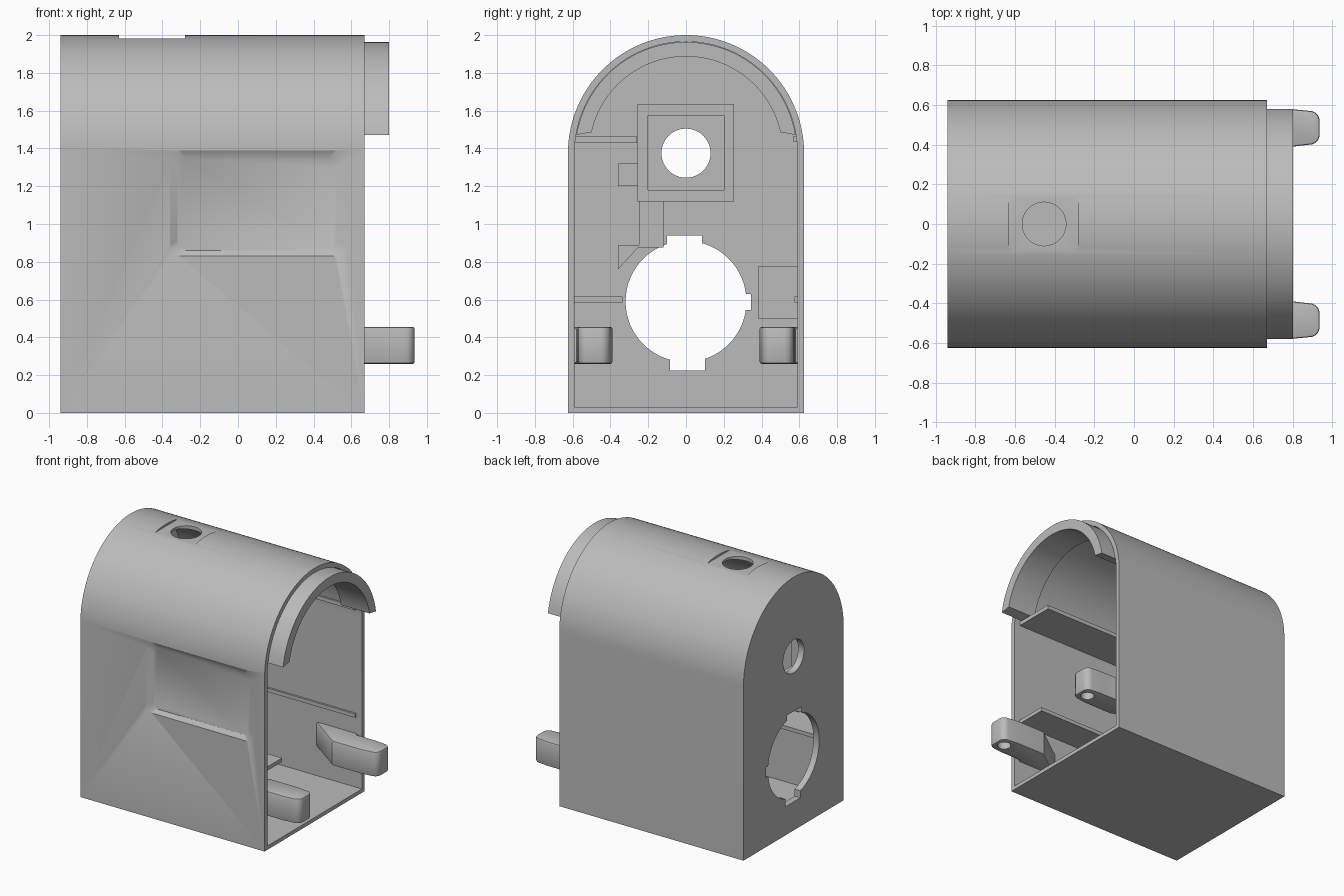
import bpy, bmesh
from math import sin, cos, pi, radians

if "Cube" in bpy.data.objects:
    bpy.data.objects.remove(bpy.data.objects["Cube"])

grey = bpy.data.materials.new("plain_grey")
grey.use_nodes = True
grey.diffuse_color = (0.5, 0.5, 0.5, 1)
grey.node_tree.nodes["Principled BSDF"].inputs["Base Color"].default_value = (0.5, 0.5, 0.5, 1)

LEFT, RIGHT = -0.94, 0.67      # closed end and open end of the housing
WALL_X = LEFT + 0.05           # inner face of the end wall
SPRING = 1.375                 # height where the arch begins


def loft(name, ring_a, ring_b):
    """Closed solid between two matching rings of points."""
    bm = bmesh.new()
    a = [bm.verts.new(p) for p in ring_a]
    b = [bm.verts.new(p) for p in ring_b]
    bm.faces.new(a)
    bm.faces.new(b)
    n = len(a)
    for i in range(n):
        j = (i + 1) % n
        bm.faces.new((a[i], a[j], b[j], b[i]))
    bmesh.ops.recalc_face_normals(bm, faces=bm.faces)
    mesh = bpy.data.meshes.new(name)
    bm.to_mesh(mesh)
    bm.free()
    mesh.materials.append(grey)
    ob = bpy.data.objects.new(name, mesh)
    bpy.context.collection.objects.link(ob)
    return ob


def along_x(name, yz, x0, x1):
    return loft(name, [(x0, y, z) for y, z in yz], [(x1, y, z) for y, z in yz])


def along_z(name, xy, z0, z1):
    return loft(name, [(x, y, z0) for x, y in xy], [(x, y, z1) for x, y in xy])


def rect(a0, a1, b0, b1):
    return [(a0, b0), (a1, b0), (a1, b1), (a0, b1)]


def arc(cx, cy, r, start, end, n):
    angles = [radians(start + (end - start) * i / n) for i in range(n + 1)]
    return [(cx + r * cos(t), cy + r * sin(t)) for t in angles]


def circle(cx, cy, r, n=48):
    return arc(cx, cy, r, 0, 360, n)[:-1]


def rounded(a0, a1, b0, b1, r):
    return (arc(a1 - r, b1 - r, r, 0, 90, 6) + arc(a0 + r, b1 - r, r, 90, 180, 6)
            + arc(a0 + r, b0 + r, r, 180, 270, 6) + arc(a1 - r, b0 + r, r, 270, 360, 6))


def arch(half, floor):
    return [(-half, floor), (half, floor)] + arc(0, SPRING, half, 0, 180, 64)


def cut(ob, cutter):
    mod = ob.modifiers.new("cut", 'BOOLEAN')
    mod.operation = 'DIFFERENCE'
    mod.solver = 'EXACT'
    mod.object = cutter
    bpy.context.view_layer.objects.active = ob
    bpy.ops.object.modifier_apply(modifier=mod.name)
    bpy.data.objects.remove(cutter)


# Arched housing, hollow and open at the right end
housing = along_x("housing", arch(0.625, 0), LEFT, RIGHT)
cut(housing, along_x("cavity", arch(0.59, 0.03), WALL_X, 1))

# Round openings in the end wall, the large one with three notches
cut(housing, along_x("small_opening", circle(0, SPRING, 0.13), -1, -0.8))
cut(housing, along_x("large_opening", circle(0, 0.59, 0.32, 64), -1, -0.8))
for notch in (rect(-0.1, 0.085, 0.7, 0.94), rect(-0.085, 0.1, 0.225, 0.5),
              rect(0.2, 0.343, 0.545, 0.63)):
    cut(housing, along_x("notch", notch, -1, -0.8))

# Flat seat and round hole on the roof
cut(housing, along_z("roof_seat", rect(-0.63, -0.28, -0.16, 0.16), 1.983, 2.1))
cut(housing, along_z("roof_hole", circle(-0.453, 0, 0.11), 1.85, 2.1))

# Recessed front panel with sloping rounded border
cut(housing, loft("front_recess",
                  [(x, -0.6251 - 0.0, z) for x, z in rounded(-0.36, 0.57, 0.83, 1.39, 0.06)],
                  [(x, -0.6, z) for x, z in rounded(-0.32, 0.52, 0.86, 1.35, 0.05)]))

# Arched lip that projects from the open end
lip = along_x("arched_lip", arc(0, SPRING, 0.588, 9.5, 170.5, 56)
              + arc(0, SPRING, 0.512, 167.5, 12.5, 56), 0.55, 0.8)

# Square socket around the small opening, on the inside of the end wall
socket = along_x("square_socket", rect(-0.257, 0.255, 1.12, 1.635), WALL_X - 0.01, -0.78)
cut(socket, along_x("socket_pocket", rect(-0.2, 0.2, 1.18, 1.575), WALL_X - 0.1, 0))

# Plates and blocks on the end wall
for name, shape, depth in (
        ("socket_side_tab", rect(-0.36, -0.25, 1.2, 1.32), 0.1),
        ("socket_stem", rect(-0.25, -0.12, 0.875, 1.13), 0.06),
        ("stem_brace", [(-0.36, 0.89), (-0.24, 0.89), (-0.36, 0.76)], 0.06),
        ("side_block", rect(0.38, 0.6, 0.5, 0.775), 0.12)):
    along_x(name, shape, WALL_X - 0.01, WALL_X + depth)

# Long inner shelves and guide ribs
for name, shape in (("upper_shelf", rect(-0.6, -0.26, 1.43, 1.462)),
                    ("lower_shelf", rect(-0.6, -0.335, 0.585, 0.615)),
                    ("upper_rib", rect(0.57, 0.6, 1.435, 1.465)),
                    ("lower_rib", rect(0.575, 0.6, 0.585, 0.615))):
    along_x(name, shape, WALL_X - 0.01, 0.62)

# Pair of latch pegs, each flaring back into the side wall
for side, name in ((1, "back_latch_peg"), (-1, "front_latch_peg")):
    plan = ([(0.26, 0.6), (0.55, 0.39), (0.8, 0.39)] + arc(0.885, 0.45, 0.05, -90, 0, 6)
            + arc(0.885, 0.52, 0.05, 0, 90, 6) + [(0.8, 0.578), (0.63, 0.578), (0.63, 0.6)])
    peg = along_z(name, [(x, side * y) for x, y in plan], 0.26, 0.455)
    mod = peg.modifiers.new("soft_edges", 'BEVEL')
    mod.width = 0.01
    mod.segments = 2
    mod.limit_method = 'ANGLE'
    mod.angle_limit = radians(50)
    bpy.context.view_layer.objects.active = peg
    bpy.ops.object.modifier_apply(modifier=mod.name)
    cut(peg, along_z("peg_hole", circle(0.86, side * 0.483, 0.05, 32), 0.2, 0.4))

# Smooth curved faces and keep real edges crisp
for ob in bpy.context.collection.objects:
    if ob.type == 'MESH':
        bpy.ops.object.select_all(action='DESELECT')
        ob.select_set(True)
        bpy.context.view_layer.objects.active = ob
        bpy.ops.object.shade_smooth_by_angle(angle=radians(30))
